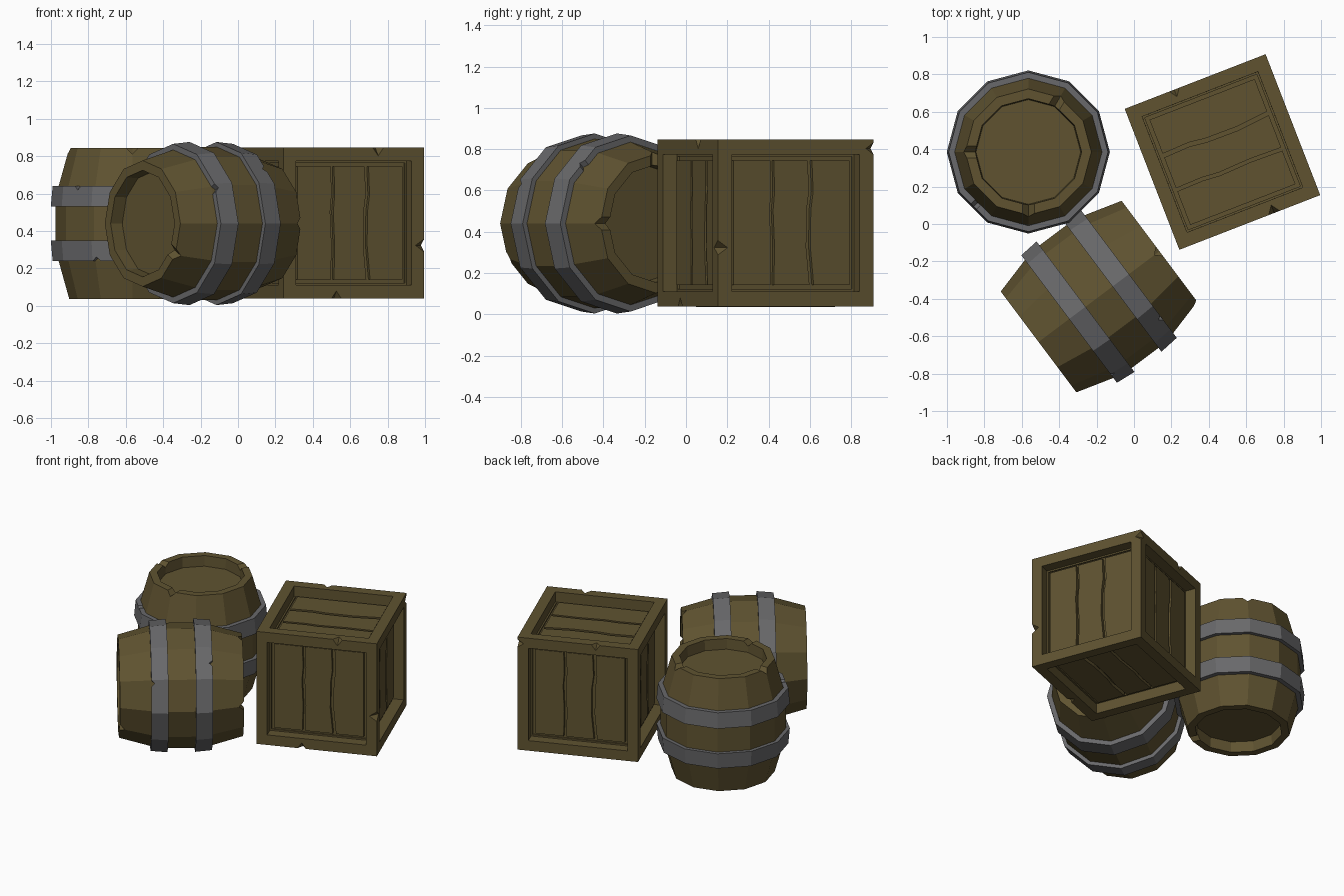
import bpy, bmesh, math
from mathutils import Matrix, Vector

if "Cube" in bpy.data.objects:
    bpy.data.objects.remove(bpy.data.objects["Cube"])


def material(name, rgb):
    m = bpy.data.materials.new(name)
    m.diffuse_color = (*rgb, 1)
    m.use_nodes = True
    m.node_tree.nodes["Principled BSDF"].inputs["Base Color"].default_value = m.diffuse_color
    return m


WOOD = material("wood", (0.115, 0.086, 0.03))
IRON = material("iron", (0.14, 0.14, 0.145))


def make(name, bm, mat, world):
    bmesh.ops.recalc_face_normals(bm, faces=bm.faces)
    me = bpy.data.meshes.new(name)
    bm.to_mesh(me)
    bm.free()
    if mat:
        me.materials.append(mat)
    ob = bpy.data.objects.new(name, me)
    ob.matrix_world = world
    bpy.context.collection.objects.link(ob)
    return ob


def chip(ob, nicks):
    """Cut small diamond-section notches: (position, long direction, length, width)."""
    bm = bmesh.new()
    for pos, direction, length, width in nicks:
        rot = Vector(direction).to_track_quat('X', 'Z').to_matrix().to_4x4()
        bmesh.ops.create_cube(bm, size=1, matrix=Matrix.Translation(pos) @ rot
                              @ Matrix.Rotation(math.radians(45), 4, 'X')
                              @ Matrix.Diagonal((length, width, width, 1)))
    cutter = make("notch_cutter", bm, None, ob.matrix_world.copy())
    cutter.hide_render = True
    mod = ob.modifiers.new("chips", 'BOOLEAN')
    mod.operation = 'DIFFERENCE'
    mod.solver = 'EXACT'
    mod.object = cutter
    bpy.context.view_layer.update()
    dg = bpy.context.evaluated_depsgraph_get()
    me = bpy.data.meshes.new_from_object(ob.evaluated_get(dg))
    ob.modifiers.clear()
    ob.data = me
    bpy.data.objects.remove(cutter)


def lathe(profile, closed, sides=12):
    """Revolve (radius, z) points; an open profile gets flat end caps."""
    bm = bmesh.new()
    rings = [[bm.verts.new((r * math.cos(i * math.tau / sides),
                            r * math.sin(i * math.tau / sides), z))
              for i in range(sides)] for r, z in profile]
    pairs = list(zip(rings, rings[1:]))
    if closed:
        pairs.append((rings[-1], rings[0]))
    else:
        bm.faces.new(rings[0])
        bm.faces.new(rings[-1])
    for a, b in pairs:
        for i in range(sides):
            j = (i + 1) % sides
            bm.faces.new((a[i], a[j], b[j], b[i]))
    return bm


def polar(r, deg, z):
    a = math.radians(deg)
    return Vector((r * math.cos(a), r * math.sin(a), z))


def barrel(name, world):
    # staved body with recessed lids at both ends
    half = [(0.28, 0.33), (0.285, 0.404), (0.337, 0.404), (0.394, 0.20), (0.41, 0.09)]
    body = make(name + "_body", lathe(half + [(r, -z) for r, z in reversed(half)], False),
                WOOD, world)
    chip(body, [(polar(0.31, a, z), polar(1, a, 0), 0.12, 0.045)
                for a, z in ((60, 0.404), (180, 0.404), (270, 0.404), (300, -0.404))])
    # two iron hoops
    for side, s in (("upper", 1), ("lower", -1)):
        hoop = [(0.385, 0.09), (0.436, 0.09), (0.426, 0.20), (0.375, 0.20)]
        band = make(f"{name}_{side}_hoop", lathe([(r, s * z) for r, z in hoop], True),
                    IRON, world)
        a = 225 if s > 0 else 243
        chip(band, [(polar(0.42, a, s * 0.20), polar(1, a, 0), 0.12, 0.03)])


barrel("standing_barrel", Matrix.Translation((-0.565, 0.385, 0.44)))

# lying barrel: its axis points along (0.8, 0.6, 0)
lying = Matrix(((0, -0.6, 0.8, -0.187),
                (0, 0.8, 0.6, -0.388),
                (-1, 0, 0, 0.44),
                (0, 0, 0, 1)))
barrel("lying_barrel", lying)

# crate frame: a cube with every face bordered, then recessed
H = 0.404
DEPTH = 0.058
crate = Matrix.Translation((0.473, 0.385, 0.443)) @ Matrix.Rotation(math.radians(21.2), 4, 'Z')
bm = bmesh.new()
bmesh.ops.create_cube(bm, size=2 * H)
panels = bm.faces[:]
bmesh.ops.inset_individual(bm, faces=panels, thickness=0.102, depth=0)
bmesh.ops.inset_individual(bm, faces=panels, thickness=0.0005, depth=-DEPTH - 0.025)
frame = make("crate_frame", bm, WOOD, crate)
# notches run across the crate's edges
chip(frame, [((-0.12, H, H), (0, 1, -1), 0.08, 0.04),
             ((0.14, -H, H), (0, 1, 1), 0.08, 0.045),
             ((H, -H, -0.12), (1, 1, 0), 0.09, 0.05),
             ((H, H, 0.36), (1, -1, 0), 0.09, 0.04),
             ((-0.1, -H, -H), (0, 1, -1), 0.08, 0.04)])

# three planks in each recess, with slightly crooked gaps between them
E = H - 0.1025
YS = (-E, -0.12, 0.06, 0.15, E)
GAPS = {-1: (0, 0.004, -0.004, 0.004, 0.0), 1: (0.005, -0.012, -0.010, 0.002, -0.004)}


def plank(bm, left, right, z0, z1):
    outline = list(zip(left, YS)) + list(zip(right, YS))[::-1]
    face = bm.faces.new([bm.verts.new((x, y, z0)) for x, y in outline])
    ext = bmesh.ops.extrude_face_region(bm, geom=[face])
    bmesh.ops.translate(bm, vec=(0, 0, z1 - z0),
                        verts=[v for v in ext["geom"] if isinstance(v, bmesh.types.BMVert)])


R = lambda deg, axis: Matrix.Rotation(math.radians(deg), 4, axis)
FACES = {"top": R(90, 'Z'), "bottom": R(180, 'X') @ R(90, 'Z')}
for n, side in enumerate(("front", "right", "back", "left")):
    FACES[side] = R(90 * n, 'Z') @ R(90, 'X')

for side, rot in FACES.items():
    bm = bmesh.new()
    edge = lambda g, d: [g * 0.1 + o + d for o in GAPS[g]]
    cuts = [[-E] * 5, edge(-1, -0.009), edge(-1, 0.009),
            edge(1, -0.011), edge(1, 0.011), [E] * 5]
    for k in range(3):
        plank(bm, cuts[2 * k], cuts[2 * k + 1], H - DEPTH - 0.03, H - DEPTH)
    make(f"crate_{side}_planks", bm, WOOD, crate @ rot)
